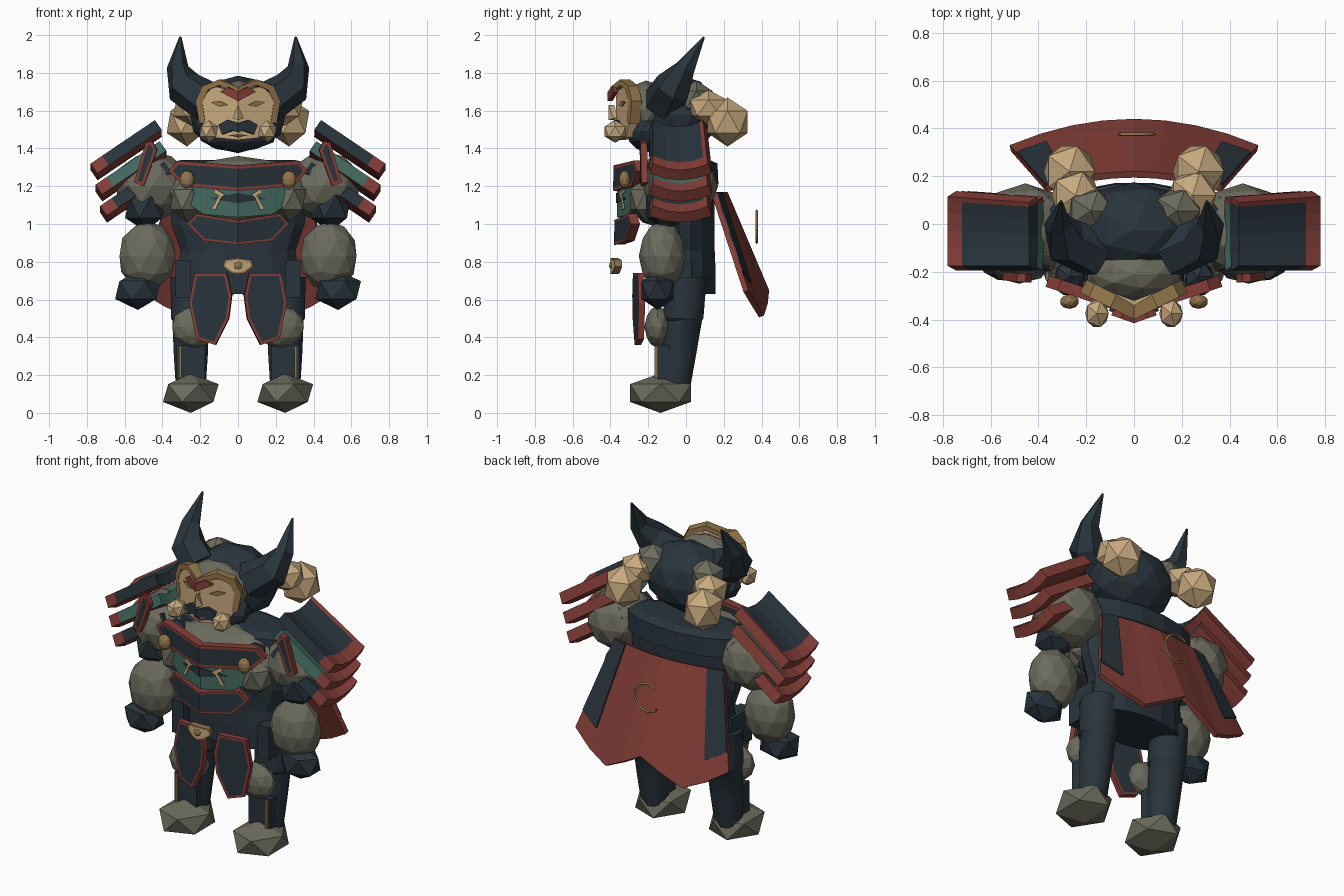
import bpy, bmesh, math
from mathutils import Vector

if "Cube" in bpy.data.objects:
    bpy.data.objects.remove(bpy.data.objects["Cube"])


def material(name, rgb):
    m = bpy.data.materials.new(name)
    m.use_nodes = True
    m.diffuse_color = (*rgb, 1)
    m.node_tree.nodes["Principled BSDF"].inputs["Base Color"].default_value = (*rgb, 1)
    return m


NAVY = material("navy", (0.022, 0.034, 0.045))
RED = material("brick red", (0.23, 0.047, 0.038))
TEAL = material("teal", (0.055, 0.14, 0.115))
GREY = material("stone grey", (0.145, 0.145, 0.108))
TAN = material("tan", (0.57, 0.40, 0.21))
GOLD = material("old gold", (0.29, 0.18, 0.07))
SIDES = (("left", 1), ("right", -1))


def finish(name, bm, *mats):
    me = bpy.data.meshes.new(name)
    bm.to_mesh(me)
    bm.free()
    for m in mats:
        me.materials.append(m)
    ob = bpy.data.objects.new(name, me)
    bpy.context.collection.objects.link(ob)
    return ob


def blob(name, loc, radii, mat, sub=2):
    bm = bmesh.new()
    bmesh.ops.create_icosphere(bm, subdivisions=sub, radius=1)
    bmesh.ops.scale(bm, vec=radii, verts=bm.verts)
    bmesh.ops.translate(bm, vec=loc, verts=bm.verts)
    return finish(name, bm, mat)


def blob_pair(name, loc, radii, mat, sub=2):
    for side, s in SIDES:
        blob(f"{side}_{name}", (s * loc[0], loc[1], loc[2]), radii, mat, sub)


def box(name, loc, size, mat):
    bm = bmesh.new()
    bmesh.ops.create_cube(bm, size=1)
    bmesh.ops.scale(bm, vec=size, verts=bm.verts)
    bmesh.ops.translate(bm, vec=loc, verts=bm.verts)
    return finish(name, bm, mat)


def loft(name, rings, mat):
    """Skin a list of equal point rings, capping both ends."""
    bm = bmesh.new()
    loops = [[bm.verts.new(p) for p in ring] for ring in rings]
    n = len(loops[0])
    for a, b in zip(loops, loops[1:]):
        for i in range(n):
            j = (i + 1) % n
            bm.faces.new((a[i], a[j], b[j], b[i]))
    bm.faces.new(loops[0][::-1])
    bm.faces.new(loops[-1])
    bmesh.ops.recalc_face_normals(bm, faces=bm.faces)
    return finish(name, bm, mat)


def oval(cx, cy, z, rx, ry, n):
    turn = [math.tau * (i + 0.5) / n for i in range(n)]
    return [(cx + rx * math.cos(t), cy + ry * math.sin(t), z) for t in turn]


def plate(name, half, y, slope, thick, edge, centre=None, border=0.018):
    """Mirrored armour plate from a half outline, swept back from its middle."""
    bm = bmesh.new()
    for s in (1, -1):
        f = bm.faces.new([bm.verts.new((s * x, y + slope * x, z)) for x, z in half])
        f.normal_update()
        if f.normal.y > 0:
            f.normal_flip()
    bmesh.ops.remove_doubles(bm, verts=bm.verts, dist=0.0001)
    if centre:
        inner = list(bm.faces)
        bmesh.ops.inset_region(bm, faces=inner, thickness=border, use_boundary=True,
                               use_even_offset=True)
        for f in inner:
            f.material_index = 1
    ob = finish(name, bm, edge, centre or edge)
    mod = ob.modifiers.new("thickness", "SOLIDIFY")
    mod.thickness, mod.offset = thick, -1
    return ob


# Feet, legs, knees
blob_pair("foot", (0.25, -0.135, 0.105), (0.165, 0.19, 0.105), GREY, 1)
for side, s in SIDES:
    leg = [(0.12, -0.06, 0.08), (0.3, -0.04, 0.092), (0.49, -0.015, 0.1),
           (0.5, -0.015, 0.107), (0.72, 0, 0.11)]
    ob = loft(f"{side}_leg", [oval(s * 0.25, y, z, r, r, 14) for z, y, r in leg], NAVY)
    bpy.context.view_layer.objects.active = ob
    ob.select_set(True)
    bpy.ops.object.shade_smooth_by_angle()
    ob.select_set(False)
    box(f"{side}_shin_guard", (s * 0.25, -0.115, 0.27), (0.15, 0.07, 0.18), NAVY)
    box(f"{side}_shin_strip", (s * 0.305, -0.155, 0.27), (0.014, 0.022, 0.17), GOLD)
blob_pair("knee", (0.225, -0.15, 0.455), (0.13, 0.07, 0.11), GREY)

# Torso and skirt
body = [(0.63, 0.32, 0.165), (0.75, 0.325, 0.165), (0.86, 0.31, 0.16), (1.0, 0.36, 0.16),
        (1.2, 0.37, 0.16), (1.21, 0.4, 0.18), (1.32, 0.39, 0.175), (1.34, 0.3, 0.13)]
loft("torso", [oval(0, -0.005, z, rx, ry, 16) for z, rx, ry in body], NAVY)
blob("chest", (0, -0.14, 1.17), (0.38, 0.18, 0.19), GREY)
blob_pair("rib_guard", (0.27, -0.21, 1.13), (0.1, 0.1, 0.12), GREY, 1)
blob_pair("collar_pad", (0.27, -0.22, 1.27), (0.07, 0.075, 0.07), NAVY, 1)

# Chest armour
plate("upper_chest_plate", [(0, 1.31), (0.32, 1.335), (0.37, 1.28), (0.29, 1.2), (0, 1.175)],
      -0.385, 0.33, 0.05, RED, NAVY)
plate("middle_chest_plate", [(0, 1.2), (0.24, 1.2), (0.27, 1.11), (0.18, 1.05), (0, 1.035)],
      -0.365, 0.33, 0.05, TEAL)
plate("chest_emblem", [(0, 1.165), (0.15, 1.135), (0, 1.11)], -0.371, 0.33, 0.008, NAVY)
plate("chest_cords", [(0.07, 1.155), (0.12, 1.185), (0.13, 1.165), (0.1, 1.15), (0.14, 1.08),
                      (0.12, 1.075), (0.09, 1.14)], -0.378, 0.33, 0.008, TAN)
plate("lower_chest_plate", [(0, 1.02), (0.22, 1.055), (0.27, 1.0), (0.18, 0.91), (0, 0.89)],
      -0.38, 0.33, 0.05, RED, NAVY, 0.012)
blob_pair("chest_stud", (0.27, -0.325, 1.235), (0.04, 0.03, 0.048), GOLD)

# Waist armour
plate("thigh_plates", [(0.06, 0.74), (0.23, 0.74), (0.26, 0.58), (0.22, 0.39), (0.12, 0.36),
                       (0.05, 0.5), (0.035, 0.62)], -0.29, 0.15, 0.035, RED, NAVY, 0.015)
plate("belt_buckle", [(0, 0.82), (0.07, 0.81), (0.08, 0.775), (0.035, 0.74), (0, 0.735)],
      -0.4, 0.3, 0.04, GOLD, TAN, 0.01)
blob("buckle_knob", (0, -0.395, 0.78), (0.022, 0.012, 0.022), GOLD)
for side, s in SIDES:
    box(f"{side}_hip_guard", (s * 0.29, -0.07, 0.71), (0.08, 0.2, 0.2), NAVY)

# Arms
blob_pair("shoulder", (0.455, -0.03, 1.2), (0.2, 0.2, 0.185), GREY)
blob_pair("upper_arm", (0.49, -0.1, 1.09), (0.12, 0.13, 0.13), NAVY, 1)
blob_pair("forearm", (0.48, -0.125, 0.83), (0.155, 0.125, 0.185), GREY)
blob_pair("hand", (0.53, -0.15, 0.65), (0.135, 0.1, 0.105), NAVY, 1)

# Layered shoulder guards with red ends, undersides and back edges
for side, s in SIDES:
    for k, mat in enumerate((NAVY, TEAL, NAVY)):
        bm = bmesh.new()
        rows = []
        for v in (0, 0.25, 0.5, 0.75, 0.93, 1):
            sag = 0.035 * (2 * v - 1) ** 2 - 0.025
            row = []
            for u in (0, 0.82, 1):
                y = -0.175 + v * (0.265 + 0.025 * u)
                x, z = 0.44 + 0.34 * u - 0.025 * k, 1.54 - 0.23 * u - 0.112 * k + sag
                row.append(bm.verts.new((s * x, y, z)))
            rows.append(row)
        for i, (a, b) in enumerate(zip(rows, rows[1:])):
            for j in range(2):
                f = bm.faces.new((a[j], a[j + 1], b[j + 1], b[j])[::s])
                f.material_index = 1 if j or i == 4 else 0
        ob = finish(f"{side}_shoulder_guard_{k + 1}", bm, mat, RED)
        mod = ob.modifiers.new("thickness", "SOLIDIFY")
        mod.thickness, mod.offset, mod.material_offset = 0.065, -1, 1
plate("shoulder_cards", [(0.43, 1.39), (0.455, 1.44), (0.49, 1.43), (0.55, 1.22), (0.5, 1.2)],
      -0.28, 0.08, 0.035, RED, NAVY, 0.016)

# Helmet, horns and hair
blob("helmet", (0, -0.025, 1.58), (0.265, 0.2, 0.205), NAVY)
blob("head", (0, -0.21, 1.61), (0.205, 0.115, 0.15), GREY)
blob("chin_guard", (0, -0.2, 1.49), (0.22, 0.12, 0.11), NAVY)
path = [((0.16, -0.12, 1.645), 0.11), ((0.285, -0.07, 1.725), 0.1),
        ((0.32, 0, 1.83), 0.057), ((0.305, 0.095, 1.99), 0.006)]
for side, s in SIDES:
    rings = []
    for i, (p, r) in enumerate(path):
        prev, nxt = path[max(i - 1, 0)][0], path[min(i + 1, 3)][0]
        d = (Vector(nxt) - Vector(prev)).normalized()
        a = d.cross(Vector((0, 1, 0))).normalized()
        b = d.cross(a)
        ring = [Vector(p) + r * (a * math.cos(t * math.tau / 6) + b * math.sin(t * math.tau / 6))
                for t in range(6)]
        rings.append([(s * q.x, q.y, q.z) for q in ring])
    loft(f"{side}_horn", rings, NAVY)
blob_pair("hair_root", (0.18, 0.055, 1.66), (0.11, 0.1, 0.1), GREY, 1)
blob_pair("hair_bun", (0.245, 0.12, 1.615), (0.11, 0.115, 0.095), TAN, 1)
blob_pair("hair_tail", (0.27, 0.22, 1.54), (0.12, 0.125, 0.13), TAN, 1)

# Face mask
plate("face_mask", [(0, 1.7), (0.13, 1.73), (0.19, 1.67), (0.2, 1.56), (0.15, 1.46), (0, 1.445)],
      -0.37, 0.35, 0.05, TAN)
plate("mask_rim", [(0, 1.725), (0.1, 1.765), (0.19, 1.73), (0.225, 1.65), (0.205, 1.53),
                   (0.175, 1.54), (0.19, 1.65), (0.16, 1.71), (0.1, 1.735), (0, 1.695)],
      -0.4, 0.5, 0.06, GOLD)
plate("forehead_crest", [(0, 1.7), (0.055, 1.725), (0.095, 1.7), (0, 1.65)],
      -0.415, 0.35, 0.025, RED)
plate("eyes", [(0.055, 1.63), (0.1, 1.652), (0.145, 1.645), (0.1, 1.622)],
      -0.378, 0.35, 0.008, GOLD)
plate("nose", [(0, 1.63), (0.03, 1.56), (0, 1.55)], -0.41, 0.9, 0.03, TAN)
plate("moustache", [(0, 1.535), (0.06, 1.55), (0.105, 1.525), (0.085, 1.475), (0.03, 1.495),
                    (0, 1.485)], -0.4, 0.35, 0.025, NAVY)
plate("mouth", [(0, 1.475), (0.05, 1.47), (0, 1.458)], -0.378, 0.35, 0.008, RED)
blob_pair("cheek_tuft", (0.155, -0.375, 1.49), (0.055, 0.065, 0.06), TAN, 1)

# Cape with forked hem, and its dark side bands
HEM = (0.65, 0.58, 0.515, 0.57, 0.65)


def cape_point(c, v, lift):
    """Column c from -4 to 4, v from shoulders to hem."""
    u = c / 4
    x = u * (0.37 + 0.15 * v)
    y = 0.22 - 0.06 * u * u + v * (0.22 - 0.05 * u * u) + lift
    return (x, y, 1.17 + (HEM[abs(c)] - 1.17) * v)


def cape_sheet(name, columns, depth, lift, thick, mat):
    bm = bmesh.new()
    top = [bm.verts.new(cape_point(c, 0, lift)) for c in columns]
    hem = [bm.verts.new(cape_point(c, depth, lift)) for c in columns]
    for i in range(len(columns) - 1):
        bm.faces.new((top[i], hem[i], hem[i + 1], top[i + 1])[::-1])
    ob = finish(name, bm, mat)
    mod = ob.modifiers.new("thickness", "SOLIDIFY")
    mod.thickness, mod.offset = thick, -1


cape_sheet("cape", range(-4, 5), 1, 0, 0.028, RED)
cape_sheet("left_cape_band", (3, 4), 0.8, 0.008, 0.008, NAVY)
cape_sheet("right_cape_band", (-4, -3), 0.8, 0.008, 0.008, NAVY)

# Open ring emblem behind the cape
curve = bpy.data.curves.new("cape_ring", "CURVE")
curve.dimensions, curve.bevel_depth, curve.bevel_resolution = "3D", 0.007, 0
spline = curve.splines.new("POLY")
spline.points.add(18)
for i, p in enumerate(spline.points):
    t = math.radians(50 + i * 15)
    p.co = (-0.085 * math.cos(t), 0.375, 0.985 + 0.085 * math.sin(t), 1)
curve.materials.append(GOLD)
bpy.context.collection.objects.link(bpy.data.objects.new("cape_ring", curve))
